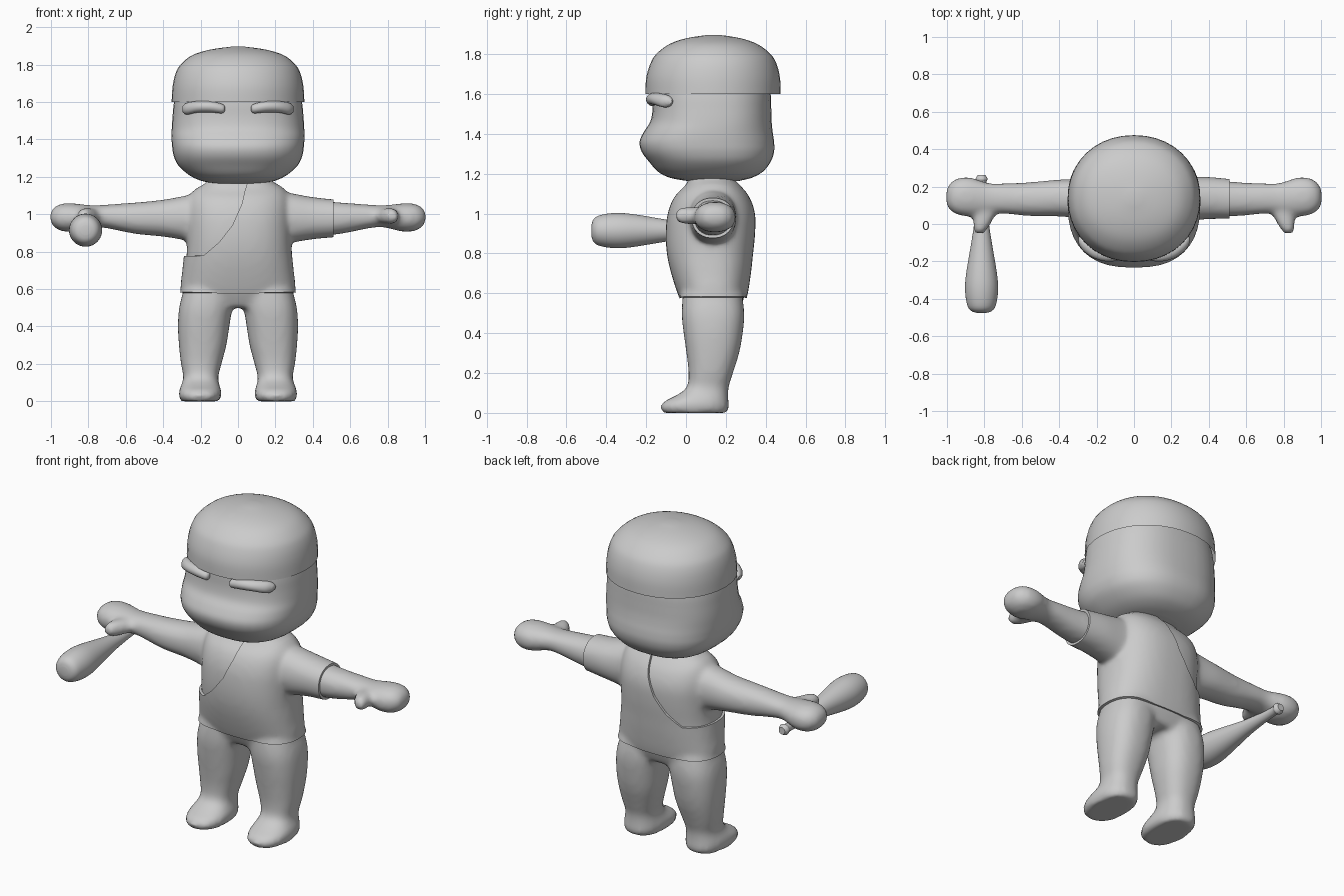
import bpy, bmesh, math
from mathutils import Vector

if "Cube" in bpy.data.objects:
    bpy.data.objects.remove(bpy.data.objects["Cube"], do_unlink=True)

grey = bpy.data.materials.new("plain grey")
grey.use_nodes = True
colour = (0.6, 0.6, 0.6, 1)
grey.diffuse_color = colour
grey.node_tree.nodes["Principled BSDF"].inputs["Base Color"].default_value = colour

AXES = {"x": (0, 1, 2), "y": (1, 0, 2), "z": (2, 0, 1)}


def refine(rows, steps=4):
    """Smooth spline through the section rows."""
    rows = [Vector(r) for r in rows]
    out = []
    for i in range(len(rows) - 1):
        a, b, c, d = rows[max(i - 1, 0)], rows[i], rows[i + 1], rows[min(i + 2, len(rows) - 1)]
        for k in range(steps):
            t = k / steps
            out.append(b + (c - a) * t / 2 + (a - b * 2.5 + c * 2 - d / 2) * t * t
                       + (b * 3 - a - c * 3 + d) * t ** 3 / 2)
    return out + [rows[-1]]


def loft(bm, axis, rows, power=2.2, side=1, open_start=False, sides=40):
    """Skin rounded sections; each row is position, then low and high of both other axes."""
    order = AXES[axis]
    rings = []
    for pos, u0, u1, v0, v1 in refine(rows):
        ring = []
        for k in range(sides):
            angle = math.tau * k / sides
            c, s = math.cos(angle), math.sin(angle)
            u = math.copysign(abs(c) ** (2 / power), c)
            v = math.copysign(abs(s) ** (2 / power), s)
            co = Vector()
            co[order[0]] = pos
            co[order[1]] = (u0 + u1 + (u1 - u0) * u) / 2
            co[order[2]] = (v0 + v1 + (v1 - v0) * v) / 2
            co.x *= side
            ring.append(bm.verts.new(co))
        rings.append(ring)
    faces = []
    for low, high in zip(rings, rings[1:]):
        for k in range(sides):
            n = (k + 1) % sides
            faces.append(bm.faces.new((low[k], low[n], high[n], high[k])))
    faces.append(bm.faces.new(rings[-1]))
    if not open_start:
        faces.append(bm.faces.new(rings[0][::-1]))
    bmesh.ops.recalc_face_normals(bm, faces=faces)


def centred(rows):
    """Rows given as height, half width, front, back."""
    return [(z, -w, w, y0, y1) for z, w, y0, y1 in rows]


def finish(name, bm, modifiers=()):
    """Turn the bmesh into a smooth-shaded object with its modifiers applied."""
    mesh = bpy.data.meshes.new(name)
    bm.to_mesh(mesh)
    bm.free()
    obj = bpy.data.objects.new(name, mesh)
    bpy.context.collection.objects.link(obj)
    for kind, settings in modifiers:
        mod = obj.modifiers.new(kind.title(), kind)
        for key, value in settings.items():
            setattr(mod, key, value)
    if modifiers:
        graph = bpy.context.evaluated_depsgraph_get()
        baked = bpy.data.meshes.new_from_object(obj.evaluated_get(graph))
        obj.modifiers.clear()
        obj.data = baked
    obj.data.materials.clear()
    obj.data.materials.append(grey)
    bpy.ops.object.select_all(action="DESELECT")
    obj.select_set(True)
    bpy.context.view_layer.objects.active = obj
    bpy.ops.object.shade_smooth_by_angle(angle=math.radians(50))
    return obj


# Body: torso, arms, thumbs and legs blended into one skin
bm = bmesh.new()
loft(bm, "z", centred([
    (0.5, 0.24, 0.02, 0.26), (0.58, 0.292, -0.02, 0.292), (0.7, 0.284, -0.06, 0.312),
    (0.8, 0.274, -0.082, 0.323), (0.9, 0.272, -0.088, 0.333), (1.0, 0.272, -0.078, 0.333),
    (1.08, 0.262, -0.045, 0.305), (1.13, 0.235, 0.005, 0.265), (1.17, 0.17, 0.025, 0.23),
    (1.24, 0.12, 0.03, 0.225)]), 2.5)
for side in (1, -1):
    loft(bm, "x", [
        (0.12, 0.03, 0.25, 0.83, 1.13), (0.28, 0.03, 0.24, 0.86, 1.1),
        (0.4, 0.04, 0.238, 0.88, 1.078), (0.55, 0.042, 0.224, 0.895, 1.063),
        (0.7, 0.055, 0.218, 0.925, 1.052), (0.78, 0.055, 0.22, 0.93, 1.048),
        (0.88, 0.04, 0.25, 0.907, 1.058), (0.95, 0.052, 0.242, 0.912, 1.055),
        (0.99, 0.08, 0.21, 0.94, 1.03), (1.005, 0.11, 0.18, 0.97, 1.0)], side=side)
    loft(bm, "y", [
        (-0.05, 0.8, 0.85, 0.965, 1.01), (-0.03, 0.785, 0.86, 0.95, 1.03),
        (0.02, 0.755, 0.86, 0.945, 1.035), (0.11, 0.71, 0.86, 0.95, 1.03)], 2, side)
    loft(bm, "z", [
        (0, 0.1, 0.305, -0.115, 0.207), (0.03, 0.088, 0.317, -0.13, 0.217),
        (0.06, 0.09, 0.315, -0.105, 0.213), (0.09, 0.1, 0.302, -0.045, 0.212),
        (0.13, 0.106, 0.292, 0.005, 0.214), (0.2, 0.088, 0.305, 0.013, 0.236),
        (0.3, 0.062, 0.316, 0.002, 0.267), (0.4, 0.046, 0.321, -0.012, 0.285),
        (0.5, 0.03, 0.315, -0.022, 0.293), (0.6, 0.01, 0.29, -0.015, 0.28)], 2.4, side)
body = finish("body", bm, [
    ("REMESH", dict(mode="VOXEL", voxel_size=0.016)),
    ("SMOOTH", dict(factor=0.5, iterations=8))])

# One-shouldered shirt: trimmed copy of the body skin, thickened outward
bm = bmesh.new()
bm.from_mesh(body.data)


def cut(point, normal, clear=False):
    bmesh.ops.bisect_plane(bm, geom=bm.verts[:] + bm.edges[:] + bm.faces[:], dist=1e-5,
                           plane_co=point, plane_no=normal, clear_outer=clear)


cut((0, 0, 0.58), (0, 0, -1), True)
cut((0.51, 0, 0), (1, 0, 0), True)
cut((0, 0, 1.165), (0, 0, 1), True)
neckline = [(0.05, 1.17), (0.02, 1.05), (-0.03, 0.94), (-0.1, 0.85), (-0.18, 0.78), (-0.32, 0.775)]
planes = []
for (x0, z0), (x1, z1) in zip(neckline, neckline[1:]):
    planes.append((Vector((x0, 0, z0)), Vector((z1 - z0, 0, x0 - x1)).normalized()))
for point, normal in planes:
    cut(point, normal)
bare = [f for f in bm.faces
        if all((f.calc_center_median() - p).dot(n) > 0 for p, n in planes)]
bmesh.ops.delete(bm, geom=bare, context="FACES")
finish("shirt", bm, [("SOLIDIFY", dict(thickness=0.014, offset=1))])

# Head with heavy jaw
bm = bmesh.new()
loft(bm, "z", centred([
    (1.165, 0.13, 0.0, 0.27), (1.18, 0.2, -0.08, 0.33), (1.21, 0.262, -0.14, 0.385),
    (1.26, 0.318, -0.185, 0.425), (1.31, 0.343, -0.222, 0.442), (1.36, 0.352, -0.233, 0.442),
    (1.41, 0.355, -0.212, 0.435), (1.46, 0.354, -0.18, 0.43), (1.52, 0.35, -0.168, 0.428),
    (1.6, 0.342, -0.165, 0.425), (1.68, 0.32, -0.15, 0.41), (1.75, 0.25, -0.09, 0.35)]), 2.5)
finish("head", bm)

# Cap, open underneath
bm = bmesh.new()
loft(bm, "z", centred([
    (1.6, 0.355, -0.203, 0.475), (1.68, 0.35, -0.2, 0.472), (1.75, 0.335, -0.18, 0.455),
    (1.8, 0.307, -0.15, 0.425), (1.85, 0.245, -0.085, 0.36), (1.88, 0.15, 0.0, 0.275),
    (1.897, 0.03, 0.11, 0.17)]), 2.1, open_start=True)
finish("cap", bm)

# Eyebrows
for side, label in ((1, "left"), (-1, "right")):
    bm = bmesh.new()
    loft(bm, "x", [
        (0.07, -0.18, -0.16, 1.555, 1.575), (0.085, -0.195, -0.14, 1.54, 1.59),
        (0.15, -0.2, -0.13, 1.545, 1.605), (0.22, -0.18, -0.1, 1.543, 1.605),
        (0.275, -0.14, -0.065, 1.533, 1.595), (0.298, -0.1, -0.07, 1.55, 1.575)],
        2, side, sides=20)
    finish(label + "_eyebrow", bm)

# Club held in the right hand
bm = bmesh.new()
club = [(-0.475, 0.025), (-0.465, 0.055), (-0.435, 0.076), (-0.36, 0.088), (-0.27, 0.083),
        (-0.1, 0.055), (0, 0.04), (0.15, 0.026), (0.22, 0.025), (0.24, 0.032), (0.262, 0.02)]
x, z = -0.815, 0.915
loft(bm, "y", [(y, x - r, x + r, z - r, z + r) for y, r in club], 2)
finish("club", bm)
